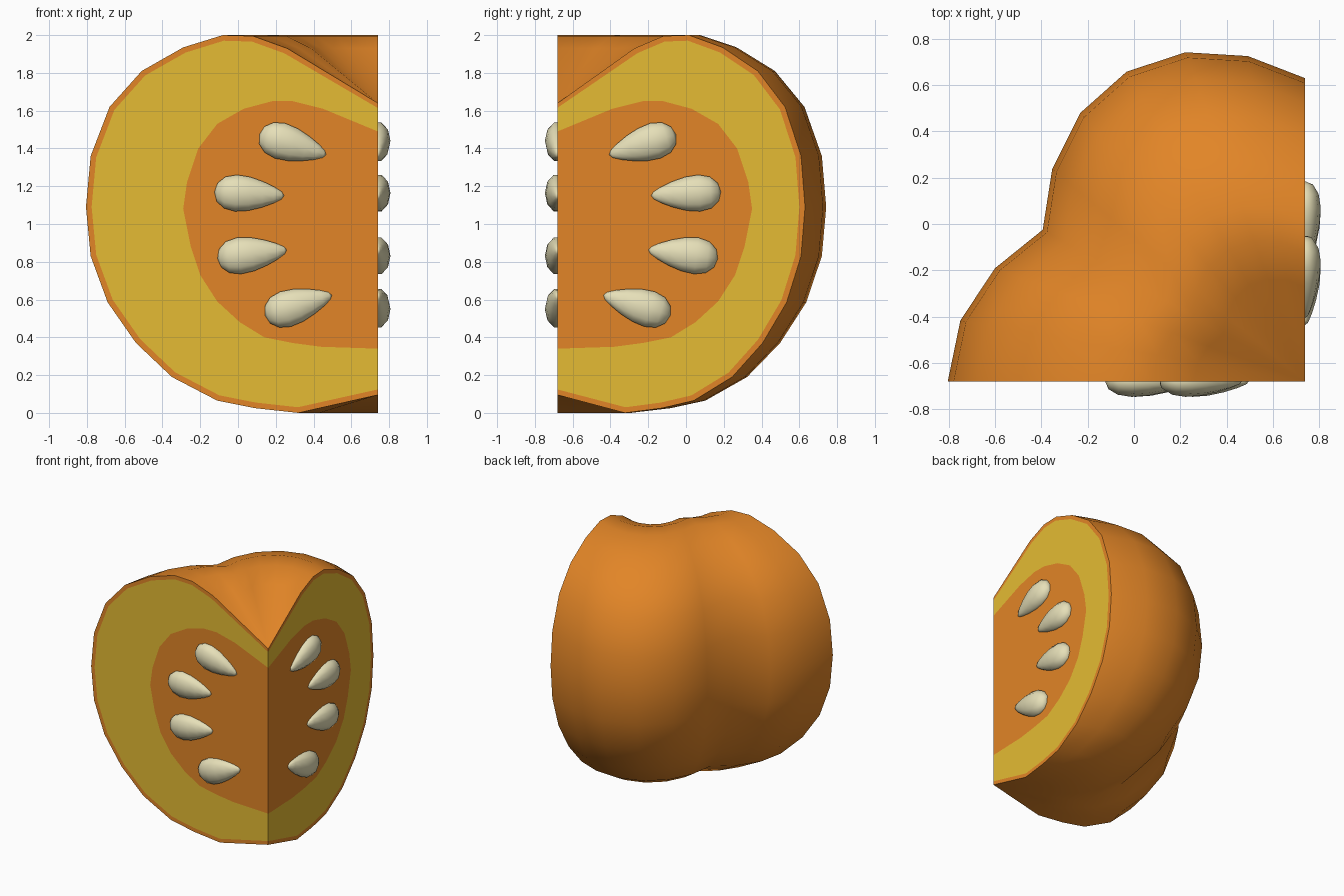
import bpy, bmesh, math
from mathutils import Vector

if "Cube" in bpy.data.objects:
    bpy.data.objects.remove(bpy.data.objects["Cube"])

CX, CY = 0.74, -0.68          # core axis, where both cuts meet


def material(name, rgb):
    m = bpy.data.materials.new(name)
    m.diffuse_color = (*rgb, 1)
    m.use_nodes = True
    m.node_tree.nodes["Principled BSDF"].inputs["Base Color"].default_value = m.diffuse_color
    return m


ORANGE = material("orange rind and pulp", (0.76, 0.235, 0.02))
YELLOW = material("yellow flesh", (0.78, 0.50, 0.033))
CREAM = material("cream seed", (0.79, 0.74, 0.48))

# (radius, height) profiles from the top dimple to the bottom dimple
RIND = [(0, 1.64), (.48, 1.93), (.66, 1.995), (.82, 2.0), (1.03, 1.935), (1.25, 1.81),
        (1.42, 1.62), (1.52, 1.36), (1.545, 1.09), (1.52, .83), (1.43, .585), (1.28, .37),
        (1.09, .19), (.85, .065), (.65, .025), (.42, 0), (0, .095)]
PULP = [(0, 1.49), (.29, 1.61), (.45, 1.65), (.56, 1.65), (.71, 1.61), (.85, 1.53),
        (.95, 1.40), (1.01, 1.22), (1.03, 1.08), (.99, .88), (.94, .73), (.85, .59),
        (.73, .48), (.60, .40), (.45, .37), (.30, .35), (0, .34)]


def lobe(deg):
    """Radius factor: ridges at 0 and 60 degrees, grooves at 30 and 90."""
    return 0.848 + 0.152 * abs(math.sin(math.radians(3 * (deg - 30))))


def place(r, z, deg, out=0.0):
    a = math.radians(deg)
    return Vector((CX - r * math.cos(a), CY + r * math.sin(a), z))


def finish(name, bm, mats, smooth):
    me = bpy.data.meshes.new(name)
    for f in bm.faces:
        f.smooth = smooth
    bm.to_mesh(me)
    bm.free()
    for m in mats:
        me.materials.append(m)
    ob = bpy.data.objects.new(name, me)
    bpy.context.collection.objects.link(ob)
    return ob


# Ribbed outer rind, a quarter turn
bm = bmesh.new()
grid = [[bm.verts.new(place(r * lobe(d), z, d)) for r, z in RIND] for d in range(0, 91, 10)]
for a, b in zip(grid, grid[1:]):
    for i in range(len(RIND) - 1):
        bm.faces.new((a[i], a[i + 1], b[i + 1], b[i]))
bmesh.ops.remove_doubles(bm, verts=bm.verts, dist=1e-4)
bm.normal_update()
for f in bm.faces:
    if f.normal.dot(f.calc_center_median() - Vector((CX - .35, CY + .35, 1))) < 0 and \
            f.calc_center_median().z < 1.6:
        bmesh.ops.reverse_faces(bm, faces=bm.faces[:])
        break
finish("rind", bm, [ORANGE], True)


def inset(profile, t):
    """Move a profile inward by t, keeping its ends on the axis."""
    out = []
    for i, (r, z) in enumerate(profile):
        p, q = profile[max(i - 1, 0)], profile[min(i + 1, len(profile) - 1)]
        d = Vector((q[0] - p[0], q[1] - p[1])).normalized()
        end = i in (0, len(profile) - 1)
        out.append((0 if end else r + d.y * t, z - d.x * t))
    return out


# Flat cut faces: rind rim, flesh band, pulp centre
def cut_face(name, deg, normal):
    outer = [(r * lobe(deg), z) for r, z in RIND]
    bm = bmesh.new()
    rows = [[bm.verts.new(place(r, z, deg)) for r, z in p]
            for p in (outer, inset(outer, 0.03), PULP)]
    for k in range(2):
        for i in range(len(RIND) - 1):
            a, b = rows[k], rows[k + 1]
            bm.faces.new((a[i], a[i + 1], b[i + 1], b[i])).material_index = k
    bm.faces.new(rows[2]).material_index = 0
    bm.normal_update()
    for f in bm.faces:
        if f.normal.dot(normal) < 0:
            f.normal_flip()
    finish(name, bm, [ORANGE, YELLOW], False)


# Teardrop seed, blunt end outward, half sunk in the cut face
def seed(name, r, z, tilt, deg):
    bm = bmesh.new()
    bmesh.ops.create_uvsphere(bm, u_segments=10, v_segments=8, radius=1)
    inward = -(place(1, 0, deg) - place(0, 0, deg))
    side = Vector((-inward.y, inward.x, 0))
    t = math.radians(tilt)
    along = inward * math.cos(t) + Vector((0, 0, math.sin(t)))
    across = along.cross(side)
    c = place(r, z, deg)
    for v in bm.verts:
        taper = 1 - 0.45 * v.co.z
        v.co = (c + along * v.co.z * 0.185 + across * v.co.x * taper * 0.094
                + side * v.co.y * taper * 0.062)
    bmesh.ops.recalc_face_normals(bm, faces=bm.faces[:])
    finish(name, bm, [CREAM], True)


SEEDS = [(.45, 1.42, -17), (.68, 1.16, -3), (.665, .84, 7), (.42, .57, 17)]
for label, deg, normal in (("front", 0, Vector((0, -1, 0))), ("right", 90, Vector((1, 0, 0)))):
    cut_face(label + "_cut_face", deg, normal)
    for n, (r, z, tilt) in enumerate(SEEDS, 1):
        seed(f"{label}_seed_{n}", r, z, tilt, deg)
